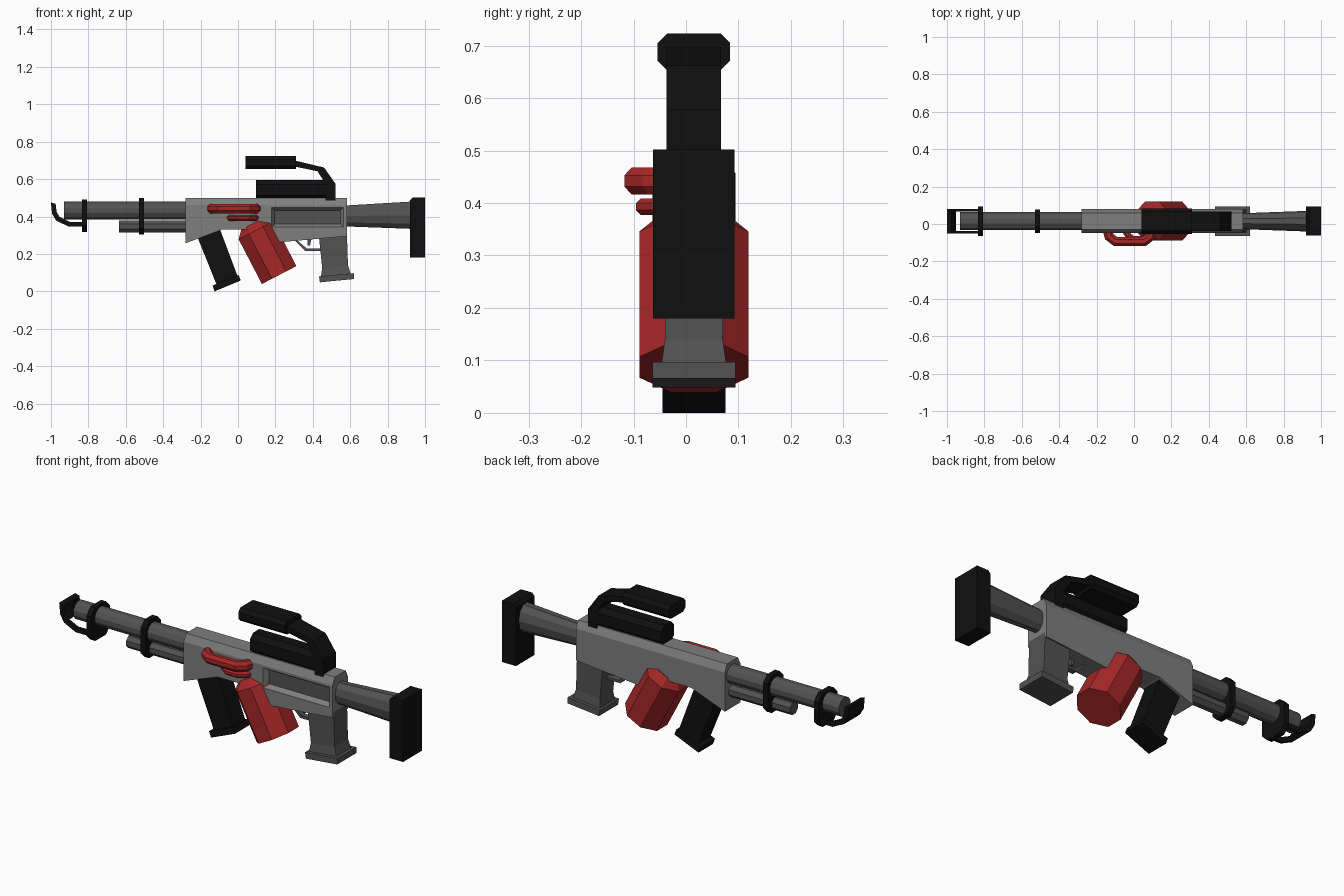
import bpy, bmesh, math
from mathutils import Vector

if "Cube" in bpy.data.objects:
    bpy.data.objects.remove(bpy.data.objects["Cube"])

YC = 0.015  # centre plane of the model


def material(name, rgb):
    m = bpy.data.materials.new(name)
    m.diffuse_color = (*rgb, 1)
    m.use_nodes = True
    m.node_tree.nodes["Principled BSDF"].inputs["Base Color"].default_value = m.diffuse_color
    return m


GREY = material("light_grey", (0.21, 0.21, 0.21))
DARK = material("dark_grey", (0.085, 0.085, 0.085))
BLACK = material("black", (0.005, 0.005, 0.005))
RED = material("red", (0.38, 0.02, 0.021))


def loft(name, rings, mat):
    """Skin a list of equal-length point rings and cap both ends."""
    bm = bmesh.new()
    vs = [[bm.verts.new(p) for p in ring] for ring in rings]
    n = len(rings[0])
    for a, b in zip(vs, vs[1:]):
        for i in range(n):
            j = (i + 1) % n
            bm.faces.new((a[i], a[j], b[j], b[i]))
    bm.faces.new(vs[0])
    bm.faces.new(vs[-1][::-1])
    bmesh.ops.recalc_face_normals(bm, faces=bm.faces)
    me = bpy.data.meshes.new(name)
    bm.to_mesh(me)
    bm.free()
    me.materials.append(mat)
    ob = bpy.data.objects.new(name, me)
    bpy.context.collection.objects.link(ob)
    return ob


def prism(name, pts, half, mat, y=YC):
    """Side profile (x, z) extruded across the width."""
    return loft(name, [[(x, y + s * half, z) for x, z in pts] for s in (-1, 1)], mat)


def bar(name, x0, x1, z0, z1, half, c, mat):
    """Box along x with chamfered long edges."""
    sec = [(-half, z0 + c), (-half, z1 - c), (-half + c, z1), (half - c, z1),
           (half, z1 - c), (half, z0 + c), (half - c, z0), (-half + c, z0)]
    return loft(name, [[(x, YC + y, z) for y, z in sec] for x in (x0, x1)], mat)


def tube(name, path, radii, n, mat, ref=(0, 0, 1), squash=1):
    """n-sided tube through a path; a flat side faces the ref direction."""
    P = [Vector(p) for p in path]
    rings = []
    for i, p in enumerate(P):
        t = sum(((b - a).normalized() for a, b in zip(P, P[1:])
                 if a is p or b is p), Vector()).normalized()
        u = Vector(ref)
        u = (u - t * u.dot(t)).normalized()
        v = t.cross(u) * squash
        r = radii[i] / math.cos(math.pi / n)
        ang = [(k + 0.5) * math.tau / n for k in range(n)]
        rings.append([p + r * (u * math.cos(a) + v * math.sin(a)) for a in ang])
    return loft(name, rings, mat)


# Receiver: cross-sections along x with a chamfered top
stations = [(-0.28, 0.257), (-0.085, 0.33), (0.14, 0.33), (0.22, 0.262), (0.582, 0.295)]
W = 0.064
body = loft("receiver", [[(x, YC - W, zb), (x, YC - W, 0.462), (x, YC - 0.045, 0.5),
                          (x, YC + 0.045, 0.5), (x, YC + W, 0.462), (x, YC + W, zb)]
                         for x, zb in stations], GREY)

# Recessed side port, cut with a tapered block, darker floor
fy = YC - W


def port(y, g):
    return [(0.178 - g, y, 0.343 - g), (0.565 + g, y, 0.343 - g),
            (0.565 + g, y, 0.45 + g), (0.178 - g, y, 0.45 + g)]


cutter = loft("port_cutter", [port(fy - 0.01, 0.005), port(fy + 0.025, -0.017)], GREY)
cutter.hide_render = True
mod = body.modifiers.new("port", "BOOLEAN")
mod.operation, mod.object, mod.solver = "DIFFERENCE", cutter, "EXACT"
bpy.context.view_layer.objects.active = body
bpy.ops.object.modifier_apply(modifier=mod.name)
bpy.data.objects.remove(cutter)
body.data.materials.append(DARK)
for f in body.data.polygons:
    if f.normal.y < -0.9 and f.center.y > fy + 0.01:
        f.material_index = 1

# Barrel, lower tube and the tapered stock neck
tube("barrel", [(-0.93, YC, 0.433), (-0.27, YC, 0.433)], [0.048] * 2, 12, DARK)
tube("lower_tube", [(-0.636, YC, 0.347), (-0.27, YC, 0.347)], [0.032] * 2, 8, DARK)
tube("stock_neck", [(0.575, YC, 0.403), (0.93, YC, 0.407)], [0.056, 0.073], 10, DARK, squash=0.72)

# Barrel bands
bar("rear_band", -0.53, -0.502, 0.305, 0.5, 0.063, 0.03, BLACK)
bar("front_band", -0.834, -0.806, 0.318, 0.492, 0.079, 0.035, BLACK)

# Muzzle hook: a cross plate carried by two curved side arms
prism("hook_plate", [(-1.0, 0.475), (-0.975, 0.468), (-0.97, 0.425), (-0.952, 0.395),
                     (-0.972, 0.378), (-0.994, 0.415)], 0.066, BLACK)
arm = [(-0.972, 0.378), (-0.952, 0.397), (-0.9, 0.372), (-0.82, 0.372),
       (-0.82, 0.346), (-0.905, 0.346)]
for side, s in (("near", -1), ("far", 1)):
    prism("hook_arm_" + side, arm, 0.007, BLACK, YC + s * 0.059)

# Butt plate
prism("butt_plate", [(0.935, 0.502), (1, 0.502), (1, 0.18), (0.92, 0.18), (0.92, 0.487)],
      0.0775, BLACK)

# Sight: base rail, curved arm and upper block
bar("sight_base", 0.095, 0.5, 0.49, 0.595, 0.052, 0.025, BLACK)
bar("sight_block", 0.04, 0.31, 0.653, 0.723, 0.069, 0.018, BLACK)
prism("sight_arm", [(0.3, 0.7), (0.46, 0.662), (0.52, 0.577), (0.52, 0.482),
                    (0.468, 0.482), (0.473, 0.567), (0.425, 0.642), (0.3, 0.668)], 0.052, BLACK)

# Pistol grip with flared foot
loft("grip", [[(x0, YC - h, z0), (x1, YC - h, z1), (x1, YC + h, z1), (x0, YC + h, z0)]
              for x0, z0, x1, z1, h in [(0.43, 0.32, 0.582, 0.32, 0.056),
                                        (0.45, 0.125, 0.588, 0.14, 0.055),
                                        (0.443, 0.075, 0.603, 0.092, 0.062)]], DARK)
prism("grip_foot", [(0.433, 0.08), (0.62, 0.097), (0.62, 0.066), (0.438, 0.048)], 0.079, DARK)

# Trigger guard and trigger
prism("trigger_guard", [(0.295, 0.28), (0.308, 0.28), (0.368, 0.229), (0.455, 0.229),
                        (0.455, 0.216), (0.36, 0.216)], 0.015, DARK)
prism("trigger", [(0.37, 0.29), (0.395, 0.29), (0.385, 0.245), (0.373, 0.245)], 0.008, DARK)

# Slanted magazine with foot plate
prism("magazine", [(-0.225, 0.31), (-0.105, 0.355), (0.0, 0.075), (-0.112, 0.03)], 0.05, BLACK)
prism("magazine_foot", [(-0.136, 0.031), (-0.125, 0.0), (0.015, 0.058), (0.003, 0.088)],
      0.06, BLACK)

# Red octagonal canister tilted under the receiver
top, low = Vector((0.096, YC, 0.326)), Vector((0.22, YC, 0.087))
axis = (top - low).normalized()
tube("canister", [low, top, top + axis * 0.04], [0.104, 0.104, 0.068], 8, RED, ref=(0, 1, 0))

# Red side handles bowed out from the receiver
for name, x0, x1, z, out, r in (("upper_handle", -0.14, 0.095, 0.442, -0.093, 0.026),
                                ("lower_handle", -0.045, 0.095, 0.393, -0.08, 0.016)):
    tube(name, [(x0, -0.04, z), (x0 + 0.008, out + 0.025, z), (x0 + 0.04, out, z),
                (x1 - 0.04, out, z), (x1 - 0.008, out + 0.025, z), (x1, -0.04, z)],
         [r] * 6, 8, RED)
